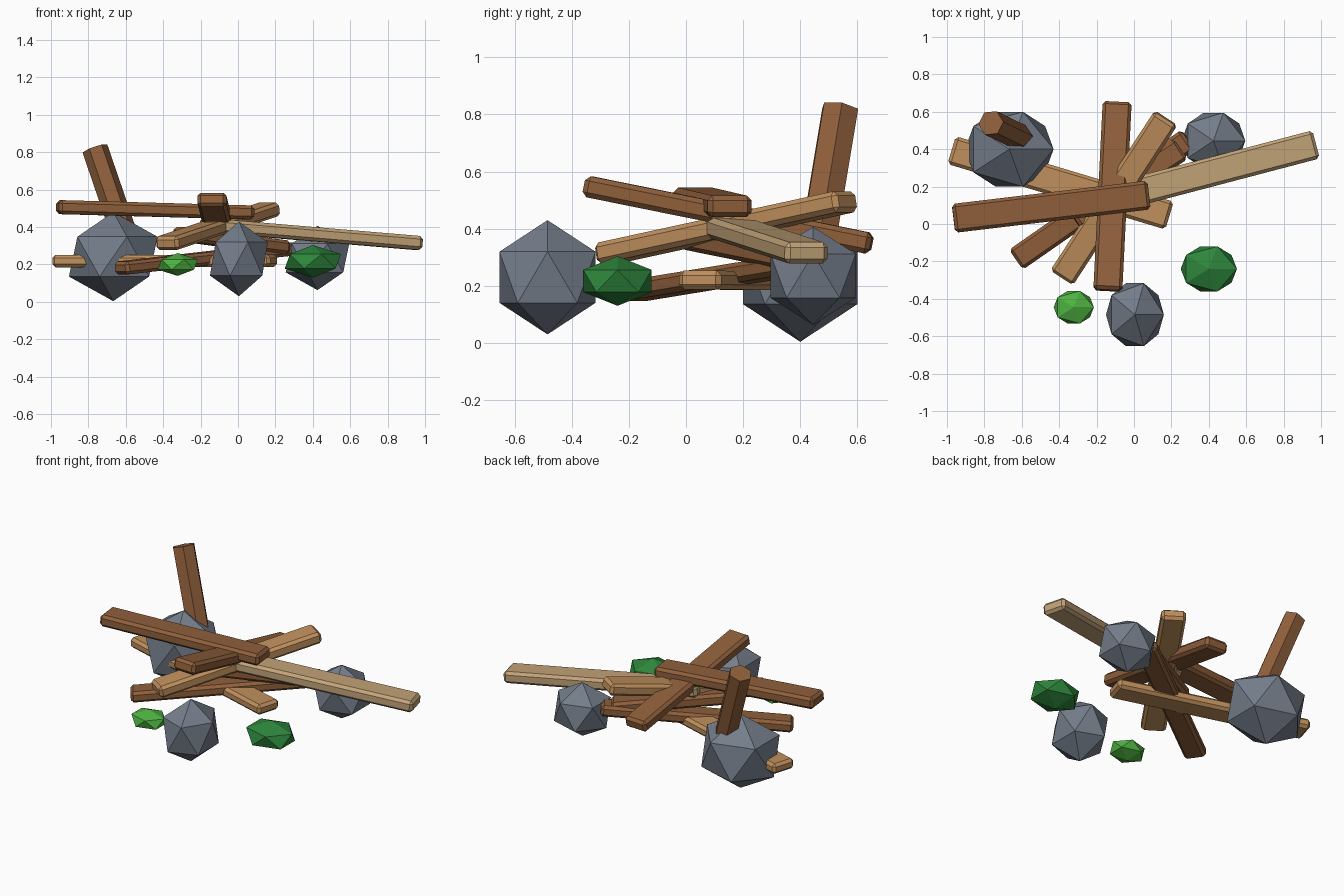
import bpy, bmesh
from mathutils import Vector, Matrix

if "Cube" in bpy.data.objects:
    bpy.data.objects.remove(bpy.data.objects["Cube"])


def material(name, rgb):
    m = bpy.data.materials.new(name)
    lin = [((c / 255 + 0.055) / 1.055) ** 2.4 for c in rgb]
    m.diffuse_color = (*lin, 1)
    m.use_nodes = True
    m.node_tree.nodes["Principled BSDF"].inputs["Base Color"].default_value = m.diffuse_color
    return m


dark = material("dark_wood", (143, 95, 59))
warm = material("warm_wood", (192, 144, 93))
pale = material("pale_wood", (194, 163, 120))
stone = material("grey_stone", (116, 125, 138))
leaf = material("dark_green", (46, 134, 60))
lime = material("light_green", (78, 178, 64))


def finish(bm, name, mat):
    me = bpy.data.meshes.new(name)
    bm.to_mesh(me)
    bm.free()
    me.materials.append(mat)
    ob = bpy.data.objects.new(name, me)
    bpy.context.collection.objects.link(ob)


def frame(a, b):
    # x along the piece, y level across it, z through its thickness
    a, b = Vector(a), Vector(b)
    x = (b - a).normalized()
    y = Vector((0, 0, 1)).cross(x).normalized()
    z = x.cross(y)
    rot = Matrix((x, y, z)).transposed().to_4x4()
    return Matrix.Translation((a + b) / 2) @ rot, (b - a).length


def plank(name, a, b, mat, width=0.155, thick=0.075):
    m, length = frame(a, b)
    bm = bmesh.new()
    bmesh.ops.create_cube(bm, size=1)
    bmesh.ops.scale(bm, vec=(length, width, thick), verts=bm.verts)
    bmesh.ops.bevel(bm, geom=bm.edges[:], offset=0.017, segments=1, affect='EDGES')
    bmesh.ops.transform(bm, matrix=m, verts=bm.verts)
    finish(bm, name, mat)


def post(name, a, b, mat, radius):
    m, length = frame(a, b)
    bm = bmesh.new()
    bmesh.ops.create_cone(bm, cap_ends=True, segments=6, radius1=radius,
                          radius2=radius, depth=length)
    bmesh.ops.transform(bm, matrix=m @ Matrix.Rotation(1.5707963, 4, 'Y'), verts=bm.verts)
    finish(bm, name, mat)


def lump(name, loc, radii, mat):
    bm = bmesh.new()
    bmesh.ops.create_icosphere(bm, subdivisions=1, radius=1)
    bmesh.ops.scale(bm, vec=radii, verts=bm.verts)
    bmesh.ops.translate(bm, vec=loc, verts=bm.verts)
    finish(bm, name, mat)


# Heap of planks, top to bottom
plank("top_plank", (-0.965, 0.03, 0.507), (0.08, 0.155, 0.478), dark)
plank("cross_plank", (-0.14, -0.355, 0.55), (-0.09, 0.65, 0.347), dark)
plank("slanted_plank", (-0.385, -0.285, 0.312), (0.17, 0.565, 0.497), warm, 0.145)
plank("pale_plank", (-0.19, 0.12, 0.412), (0.972, 0.425, 0.314), pale)
plank("inner_plank", (-0.32, 0.03, 0.365), (0.25, 0.40, 0.29), dark, 0.13)
plank("rising_plank", (-0.63, -0.19, 0.18), (0.29, 0.45, 0.285), dark, 0.13, 0.07)
plank("bottom_plank", (-0.975, 0.395, 0.218), (0.19, 0.045, 0.22), warm, 0.155, 0.066)

# Leaning post stuck in the big rock
post("leaning_post", (-0.57, 0.445, 0.25), (-0.765, 0.54, 0.82), dark, 0.07)

# Rocks
lump("front_rock", (0.005, -0.485, 0.23), (0.173, 0.198, 0.2), stone)
lump("big_rock", (-0.667, 0.4, 0.242), (0.265, 0.235, 0.238), stone)
lump("back_rock", (0.425, 0.445, 0.235), (0.19, 0.176, 0.172), stone)

# Low bushes
lump("large_bush", (0.40, -0.24, 0.217), (0.168, 0.141, 0.087), leaf)
lump("small_bush", (-0.322, -0.445, 0.2), (0.12, 0.102, 0.061), lime)
